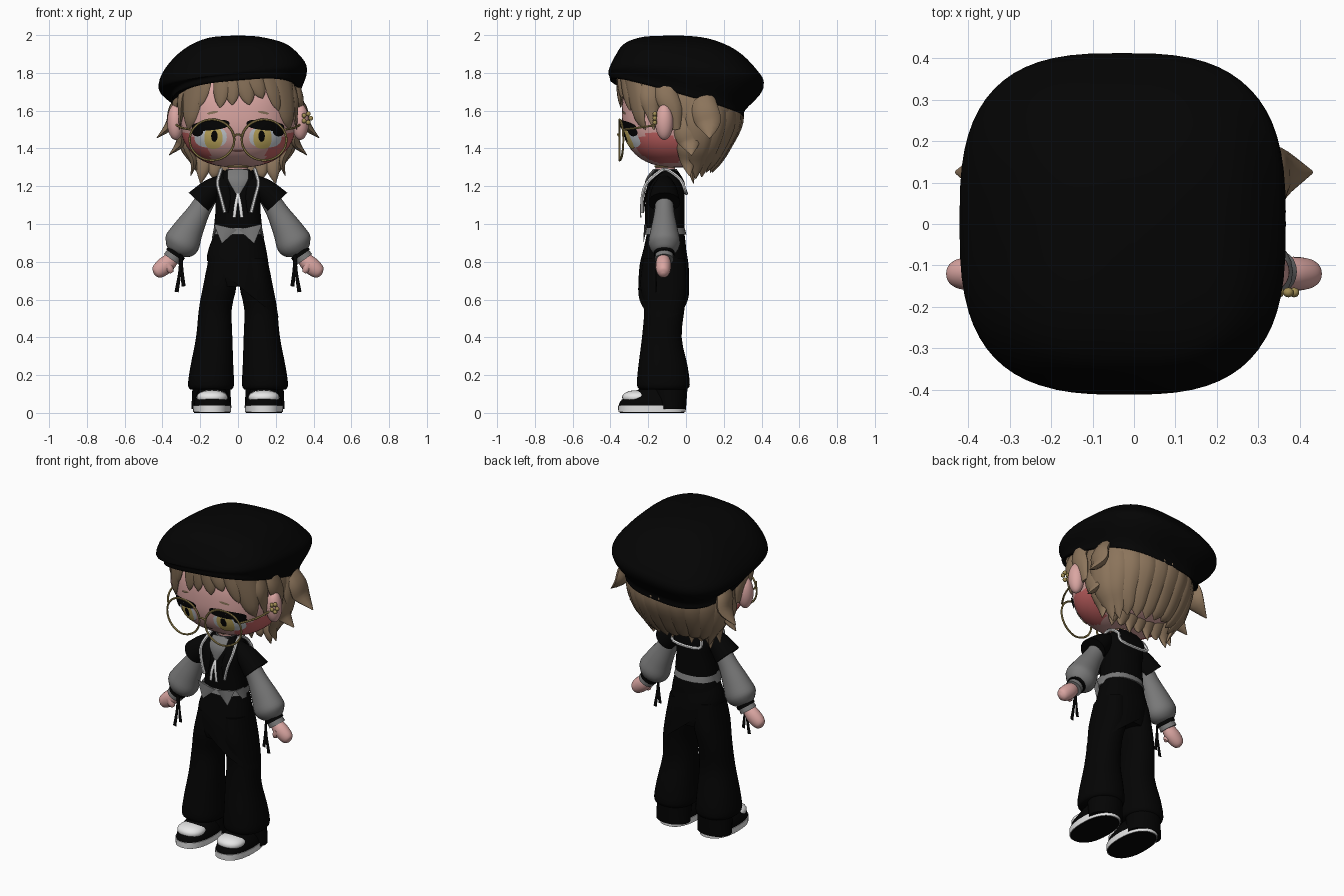
import bpy, bmesh, math, random
from mathutils import Vector as V
random.seed(4)

COLORS = {"skin": (.70, .38, .36), "blush": (.58, .13, .13), "hair": (.26, .175, .105),
          "black": (.0012, .0012, .0012), "grey": (.19, .19, .19), "white": (.82, .82, .82),
          "gold": (.36, .27, .09), "iris": (.62, .47, .13), "eye_white": (.62, .66, .70),
          "mouth": (.20, .09, .08)}
MATS = {}
for k, c in COLORS.items():
    MATS[k] = bpy.data.materials.new(k)
    MATS[k].diffuse_color = (*c, 1)


def make(name, verts, faces, mat):
    bm = bmesh.new()
    vs = [bm.verts.new(v) for v in verts]
    for f in faces:
        bm.faces.new([vs[i] for i in f])
    bmesh.ops.recalc_face_normals(bm, faces=bm.faces[:])
    return finish(name, bm, mat)


def finish(name, bm, mat):
    me = bpy.data.meshes.new(name)
    bm.to_mesh(me)
    bm.free()
    me.materials.append(MATS[mat])
    ob = bpy.data.objects.new(name, me)
    bpy.context.collection.objects.link(ob)
    return ob


def skin_rings(name, rings, mat, caps=True):
    n, vs, fs = len(rings[0]), [p for r in rings for p in r], []
    for i in range(len(rings) - 1):
        for j in range(n):
            k = (j + 1) % n
            fs.append((i * n + j, i * n + k, (i + 1) * n + k, (i + 1) * n + j))
    if caps:
        fs += [tuple(range(n)), tuple(range(len(vs) - n, len(vs)))]
    return make(name, vs, fs, mat)


def power(t, e):
    return math.copysign(abs(t) ** e, t)


def spline(rows, steps):
    """Catmull-Rom through rows of numbers."""
    out = []
    for i in range(len(rows) - 1):
        a, b, c, d = rows[max(i - 1, 0)], rows[i], rows[i + 1], rows[min(i + 2, len(rows) - 1)]
        for s in range(steps):
            t = s / steps
            out.append([q + .5 * t * (r - p + t * (2 * p - 5 * q + 4 * r - w + t * (3 * (q - r) + w - p)))
                        for p, q, r, w in zip(a, b, c, d)])
    return out + [list(rows[-1])]


def loft(name, rows, mat, p=2, n=36, caps=True, steps=3):
    """Stacked superellipses: cx, cy, rx, ry, z, slope in x, slope in y."""
    rows = [tuple(r) + (0,) * (7 - len(r)) for r in rows]
    rings = []
    for cx, cy, rx, ry, z, sx, sy in spline(rows, steps):
        ring = []
        for j in range(n):
            a = math.tau * j / n
            x, y = cx + rx * power(math.cos(a), 2 / p), cy + ry * power(math.sin(a), 2 / p)
            ring.append((x, y, z + sx * x + sy * y))
        rings.append(ring)
    return skin_rings(name, rings, mat, caps)


def tube(name, rows, mat, flat=1, hint=(0, -1, 0), n=10, steps=4):
    """Sweep along x, y, z, radius; flat squashes the section along hint."""
    pts = spline(rows, steps)
    rings = []
    for i, (x, y, z, r) in enumerate(pts):
        t = (V(pts[min(i + 1, len(pts) - 1)][:3]) - V(pts[max(i - 1, 0)][:3])).normalized()
        u = t.cross(V(hint)).normalized()
        v = u.cross(t)
        r = max(r, .001)
        rings.append([V((x, y, z)) + u * r * math.cos(math.tau * j / n)
                      + v * r * flat * math.sin(math.tau * j / n) for j in range(n)])
    return skin_rings(name, rings, mat)


def blob(name, c, rad, mat, p=2, n=48):
    bm = bmesh.new()
    bmesh.ops.create_uvsphere(bm, u_segments=n, v_segments=n * 2 // 3, radius=1)
    for v in bm.verts:
        k = sum(abs(t) ** p for t in v.co) ** (1 / p)
        v.co = [c[i] + rad[i] * v.co[i] / k for i in range(3)]
    return finish(name, bm, mat)


def face_y(x, z):
    k = 1 - abs(x / .31) ** 2.5 - abs((z - 1.58) / .28) ** 2.5
    return -.04 - .3 * max(k, 0) ** .4


def decal(name, cx, cz, rx, rz, mat, off, tilt=0, p=2, n=24):
    """Thin plate that follows the face."""
    rings = []
    for k in (1, .75, .5, .25, .02):
        ring = []
        for j in range(n):
            a = math.tau * j / n
            dx = k * rx * power(math.cos(a), 2 / p)
            x, z = cx + dx, cz + k * rz * power(math.sin(a), 2 / p) + tilt * dx
            ring.append((x, face_y(x, z) - off, z))
        rings.append(ring)
    return skin_rings(name, rings, mat, False)


# Head with blushing cheeks, neck
head = blob("head", (0, -.04, 1.58), (.31, .30, .28), "skin", 2.5, 72)
head.data.materials.append(MATS["blush"])
for f in head.data.polygons:
    c = f.center
    f.material_index = int(V((abs(c.x) - .25, (c.y + .15) * .75, c.z - 1.365)).length < .12)
loft("neck", [(0, -.11, .055, .055, 1.22), (0, -.11, .05, .05, 1.36)], "skin")
loft("necklace", [(0, -.11, .054, .054, 1.30), (0, -.11, .058, .058, 1.305), (0, -.11, .054, .054, 1.31)], "gold")
decal("mouth", 0, 1.388, .032, .007, "mouth", .005)

# Beret
loft("beret", [(0, -.03, .28, .30, 1.68, .09, -.28), (-.01, -.045, .335, .35, 1.65, .09, -.28),
               (-.01, -.045, .345, .36, 1.69, .09, -.25), (-.027, 0, .393, .41, 1.77, .127, -.1),
               (-.03, 0, .36, .375, 1.85, .1, -.1), (-.02, -.03, .27, .295, 1.935, .06, -.06),
               (-.02, -.05, .14, .17, 1.985, .02, -.03), (0, -.05, .01, .01, 1.998)], "black", 2.9, 64, True, 4)

# Hair: cap, fringe, two rows of back locks, side flicks
blob("hair_cap", (0, .035, 1.61), (.322, .25, .25), "hair", 2.4)
fringe = [(-.225, -.265, 1.50, .065), (-.17, -.205, 1.62, .04), (-.085, -.095, 1.615, .045),
          (-.035, -.03, 1.63, .045), (.03, .06, 1.63, .05), (.085, .13, 1.665, .045),
          (.17, .215, 1.60, .045), (.23, .275, 1.50, .065)]
for i, (x0, x1, z1, r) in enumerate(fringe):
    rows = []
    for t, k in ((0, 1), (.45, .95), (.8, .6), (1, .05)):
        x, z = x0 + (x1 - x0) * t, 1.78 + (z1 - 1.78) * t
        rows.append((x, face_y(x, min(z, 1.62)) - .012, z, r * k))
    tube(f"fringe_lock_{i}", rows, "hair", .35, (x0, -.3, 0))
for i in range(10):
    a = math.radians(101 + 17.5 * i)
    s, c = math.sin(a), -math.cos(a)
    zt = 1.235 + .05 * abs(c) + random.uniform(-.015, .03)
    tube(f"back_lock_{i}", [(.30 * s, .03 + .235 * c, 1.68, .06), (.305 * s, .03 + .24 * c, 1.55, .082),
                            (.285 * s, .03 + .185 * c, 1.42, .07), (.235 * s, .03 + .14 * c, 1.33, .046),
                            (.20 * s, .03 + .11 * c, zt, .003)], "hair", .45, (s, c, 0))
for i in range(7):
    x = -.18 + .06 * i
    tube(f"nape_lock_{i}", [(x, .12, 1.42, .05), (x, .06, 1.34, .055), (x * 1.05, .035, 1.27, .03),
                            (x * 1.1, .04, 1.215 + .025 * (i % 2), .003)], "hair", .6)
for s in (-1, 1):
    flicks = [[(.28, .09, 1.70, .05), (.335, .10, 1.61, .07), (.355, .12, 1.53, .065), (.43, .125, 1.455, .004)],
              [(.28, .0, 1.62, .05), (.30, .0, 1.50, .065), (.305, .02, 1.43, .055), (.365, .03, 1.365, .004)],
              [(.26, .0, 1.50, .06), (.265, .01, 1.41, .06), (.235, .01, 1.33, .04), (.25, .02, 1.255, .004)],
              [(.30, -.10, 1.74, .06), (.32, -.10, 1.67, .06), (.325, -.07, 1.6, .05), (.32, -.05, 1.5, .02)],
              [(.26, -.18, 1.76, .06), (.295, -.19, 1.67, .055), (.302, -.18, 1.59, .035), (.31, -.17, 1.5, .004)]]
    for i, rows in enumerate(flicks):
        tube(f"side_lock_{i}", [(s * r[0],) + r[1:] for r in rows], "hair", .45, (s, 0, 0))

    # Ears, eyes
    blob("ear", (s * .33, -.115, 1.54), (.045, .048, .095), "skin", 2, 24)
    decal("eye_white", s * .145, 1.46, .086, .056, "eye_white", .004, 0, 2.5)
    decal("iris", s * .13, 1.455, .048, .058, "iris", .007, 0, 2.5)
    decal("pupil", s * .125, 1.465, .017, .03, "black", .010)
    decal("lash", s * .145, 1.522, .1, .026, "black", .012, -s * .1, 2.6)
    decal("lash_corner", s * .215, 1.49, .03, .026, "black", .013)
    decal("eyebrow", s * .135, 1.59, .03, .007, "hair", .005, -s * .2)

    # Glasses
    ring = [(s * .138 + .118 * math.cos(a), -.352 + .02 * max(math.cos(a) * s, 0),
             1.445 + .108 * math.sin(a), .006) for a in [math.tau * i / 40 for i in range(41)]]
    tube("glasses_rim", ring, "gold", n=6, steps=1)
    tube("glasses_temple", [(s * .25, -.335, 1.50, .006), (s * .3, -.25, 1.51, .006), (s * .335, -.12, 1.53, .006)],
         "gold", hint=(0, 0, 1), n=6)

    # Flared shoulder, puffed sleeve, cuff, hand, wrist ribbons
    def arm(name, rows, mat, flat=1, y=-.115):
        tube(name, [(s * x, y, z, r) for x, z, r in rows], mat, flat, n=20)
    arm("shoulder_flare", [(.08, 1.235, .03), (.14, 1.185, .057), (.207, 1.115, .074)], "black", 1.15)
    arm("sleeve", [(.14, 1.18, .05), (.205, 1.07, .058), (.262, .97, .08), (.297, .90, .094), (.32, .86, .07),
                   (.328, .845, .04)], "grey", .9)
    arm("cuff", [(.318, .86, .045), (.352, .812, .05)], "grey")
    arm("wristband", [(.325, .85, .054), (.336, .834, .054)], "black")
    arm("hand", [(.34, .825, .034), (.375, .79, .045), (.41, .76, .043), (.432, .74, .032), (.442, .732, .01)],
        "skin", .9, -.12)
    arm("thumb", [(.375, .79, .022), (.36, .76, .02), (.35, .742, .01)], "skin", 1, -.14)
    arm("ribbon_a", [(.305, .85, .006), (.308, .75, .008), (.325, .64, .011)], "black", .25, -.16)
    arm("ribbon_b", [(.302, .85, .006), (.296, .75, .008), (.288, .67, .011)], "black", .25, -.155)

    # Trouser leg, under hem, shoe
    loft("trouser_leg", [(s * .085, -.115, .07, .11, .82), (s * .095, -.118, .088, .125, .68),
                         (s * .12, -.115, .087, .107, .55), (s * .126, -.128, .096, .105, .4),
                         (s * .138, -.122, .113, .13, .25), (s * .143, -.12, .122, .14, .15),
                         (s * .143, -.12, .11, .125, .125)], "black", 2.2)
    loft("under_hem", [(s * .14, -.09, .1, .1, .16), (s * .142, -.08, .105, .08, .02)], "black")
    loft("shoe_base", [(s * .137, -.18, .095, .17, 0), (s * .137, -.18, .098, .173, .006)], "black", 2.3)
    loft("shoe_sole", [(s * .137, -.18, .1, .178, .004), (s * .137, -.18, .102, .18, .04)], "white", 2.3)
    loft("shoe_upper", [(s * .137, -.18, .098, .176, .04), (s * .137, -.175, .094, .165, .07),
                        (s * .137, -.15, .075, .12, .115), (s * .137, -.13, .06, .08, .14)], "black", 2.3)
    blob("shoe_toe_cap", (s * .137, -.258, .082), (.082, .08, .038), "white", 2.2, 24)

    # Shirt tails below the vest, collar fronts, tie ends
    tube("shirt_tail", [(s * .065, -.215, .985, .065), (s * .085, -.225, .90, .003)], "grey", .12, n=8, steps=1)
    tube("shirt_side_tail", [(s * .115, -.13, .985, .06), (s * .135, -.13, .925, .02)], "grey", .2, (s, 0, 0))
    tube("collar_front", [(s * .07, -.12, 1.28, .025), (s * .08, -.185, 1.22, .03), (s * .068, -.216, 1.14, .028),
                          (s * .062, -.224, 1.06, .012)], "black", .2)
    tube("tie_end", [(0, -.222, 1.16, .008), (s * .012, -.24, 1.10, .009), (s * .02, -.24, 1.035, .009)], "white", .4)

tube("glasses_bridge", [(-.022, -.354, 1.465, .006), (0, -.36, 1.475, .006), (.022, -.354, 1.465, .006)], "gold",
     hint=(0, 0, 1), n=6)

# Flower earring
for i in range(5):
    a = math.tau * i / 5
    blob(f"earring_petal_{i}", (.366 + .02 * math.cos(a), -.165, 1.56 + .024 * math.sin(a)), (.013, .012, .013),
         "gold", 2, 10)

# Vest, shirt, sailor collar with trim
loft("vest", [(0, -.112, .128, .105, .98), (0, -.112, .118, .104, 1.1), (0, -.11, .13, .098, 1.19),
              (0, -.11, .10, .075, 1.255), (0, -.11, .055, .055, 1.29)], "black", 2.3)
loft("shirt_collar", [(0, -.11, .068, .07, 1.24), (0, -.11, .06, .062, 1.29)], "grey")
tube("shirt_front", [(0, -.168, 1.285, .055), (0, -.208, 1.23, .052), (0, -.22, 1.15, .003)], "grey", .15)
loft("shirt_hem", [(0, -.11, .122, .1, .99), (0, -.11, .132, .112, .945)], "grey", 2.3)
half = [(.07, -.232, 1.06), (.09, -.232, 1.14), (.108, -.208, 1.215), (.094, -.14, 1.277), (.088, -.1, 1.287),
        (.09, -.03, 1.235), (.088, -.002, 1.17)]
path = half + [(-x, y, z) for x, y, z in reversed(half)]
tube("collar_trim", [(*p, .009) for p in path], "white", n=6)
tube("collar_back", [(0, -.05, 1.28, .07), (0, -.018, 1.225, .085), (0, -.008, 1.17, .085)], "black", .1, (0, 1, 0))

# Hips and slanted wrap panel
loft("trouser_hips", [(0, -.11, .122, .098, .97), (0, -.107, .142, .105, .9), (0, -.115, .16, .12, .8),
                      (0, -.118, .165, .128, .72), (0, -.118, .15, .12, .67)], "black", 2.2)
loft("wrap_panel", [(0, -.11, .125, .098, .945), (0, -.112, .15, .112, .87, -.1), (.005, -.116, .168, .13, .78, -.35),
                    (.025, -.118, .19, .135, .675, -.8)], "black", 2.2, 36, False)

# Smooth shading with sharp edges kept
bpy.ops.object.select_all(action='SELECT')
bpy.context.view_layer.objects.active = head
bpy.ops.object.shade_smooth_by_angle(angle=math.radians(50))
